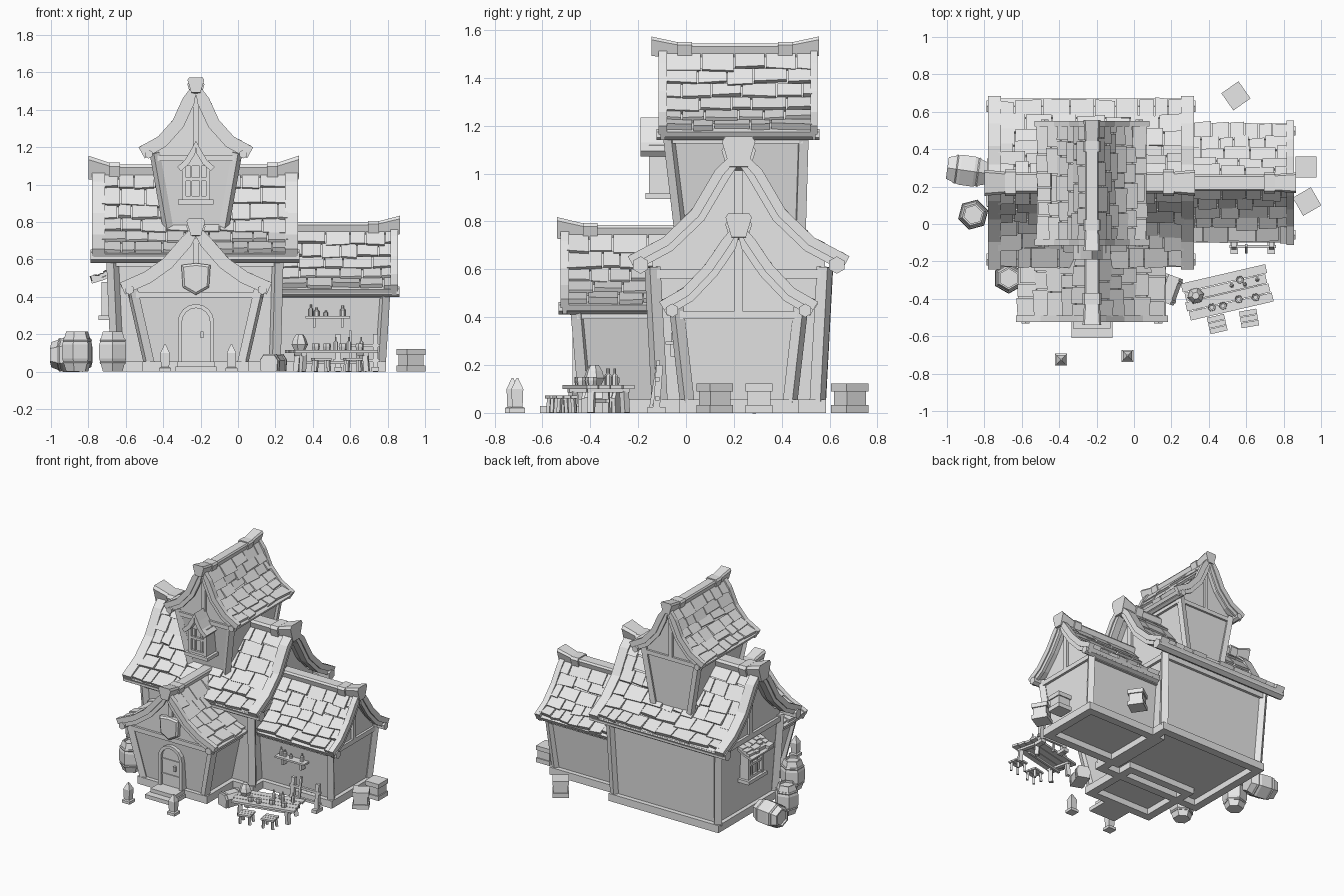
import bpy, bmesh, math, random
from mathutils import Vector, Matrix

random.seed(4)
cube = bpy.data.objects.get("Cube")
if cube:
    bpy.data.objects.remove(cube)

grey = bpy.data.materials.new("plain_grey")
grey.use_nodes = True
grey.diffuse_color = (0.8, 0.8, 0.8, 1)
grey.node_tree.nodes["Principled BSDF"].inputs["Base Color"].default_value = (0.8, 0.8, 0.8, 1)


# ---- helpers ----
def done(name, bm, M=None):
    if M:
        bm.transform(M)
    bmesh.ops.recalc_face_normals(bm, faces=bm.faces)
    me = bpy.data.meshes.new(name)
    bm.to_mesh(me)
    bm.free()
    me.materials.append(grey)
    bpy.context.collection.objects.link(bpy.data.objects.new(name, me))


def place(x, y, z=0, turn=0):
    return Matrix.Translation((x, y, z)) @ Matrix.Rotation(math.radians(turn), 4, 'Z')


def loft(bm, rings):
    vs = [[bm.verts.new(p) for p in r] for r in rings]
    n = len(vs[0])
    for a, b in zip(vs, vs[1:]):
        for i in range(n):
            j = (i + 1) % n
            bm.faces.new((a[i], a[j], b[j], b[i]))
    bm.faces.new(vs[0])
    bm.faces.new(vs[-1])


def rect(x0, x1, y0, y1, z):
    return [(x0, y0, z), (x1, y0, z), (x1, y1, z), (x0, y1, z)]


def box(bm, x0, x1, y0, y1, z0, z1):
    loft(bm, [rect(x0, x1, y0, y1, z) for z in (z0, z1)])


def beam(bm, p, q, w, n=4):
    p, q = Vector(p), Vector(q)
    rot = (q - p).to_track_quat('Z', 'Y')
    r = w / 2 / math.cos(math.pi / n)
    angles = [2 * math.pi * (i + 0.5) / n for i in range(n)]
    ring = [rot @ Vector((r * math.cos(a), r * math.sin(a), 0)) for a in angles]
    loft(bm, [[p + v for v in ring], [q + v for v in ring]])


def turned(bm, profile, n=6, x=0, y=0, z=0):
    loft(bm, [[(x + r * math.cos(i * 2 * math.pi / n), y + r * math.sin(i * 2 * math.pi / n), z + h)
               for i in range(n)] for r, h in profile])


def along(P, s):
    # point and outward normal at a distance down the roof slope
    for (v0, z0), (v1, z1) in zip(P, P[1:]):
        d = math.hypot(v1 - v0, z1 - z0)
        if s <= d or (v1, z1) == P[-1]:
            t = s / d
            return v0 + (v1 - v0) * t, z0 + (z1 - z0) * t, (z0 - z1) / d, (v1 - v0) / d
        s -= d


def height(P, v):
    for (v0, z0), (v1, z1) in zip(P, P[1:]):
        if v <= v1:
            return z0 + (z1 - z0) * (v - v0) / (v1 - v0)


def slab(bm, T, P, u0, u1, up, down, sides=(1, -1)):
    # curved board that follows the roof slope
    for sd in sides:
        rings = []
        for i, (v, z) in enumerate(P):
            a, b = P[max(i - 1, 0)], P[min(i + 1, len(P) - 1)]
            t = Vector((b[0] - a[0], b[1] - a[1])).normalized()
            nv, nz = (0, 1) if i == 0 else (-t.y, t.x)
            rings.append([T(u, sd * (v + nv * h), z + nz * h)
                          for u, h in ((u0, up), (u1, up), (u1, -down), (u0, -down))])
        loft(bm, rings)


def shingles(bm, T, P, u0, u1, rows, sides=(1, -1), width=0.11, start=0.035):
    total = sum(math.dist(a, b) for a, b in zip(P, P[1:])) - 0.02
    step = (total - start) / rows
    for sd in sides:
        for row in range(rows):
            u = u0
            while u < u1 - 0.01:
                e = min(u + width * random.uniform(0.65, 1.45), u1)
                if u1 - e < width * 0.4:
                    e = u1
                s0 = start + row * step
                s1 = s0 + step + random.uniform(-0.008, 0.018)
                h = random.uniform(0.018, 0.03)
                skew = random.uniform(-0.01, 0.01)

                def P3(uu, s, hh):
                    v, z, nv, nz = along(P, s)
                    return T(uu, sd * (v + nv * hh), z + nz * hh)
                a, b = u + 0.003, e - 0.003
                loft(bm, [[P3(a, s0, 0), P3(b, s0, 0), P3(b, s0, 0.012), P3(a, s0, 0.012)],
                          [P3(a, s1, 0), P3(b, s1 + skew, 0), P3(b, s1 + skew, h), P3(a, s1, h)]])
                u = e


def house(name, T, P, hb, ht, z0, zt, ub, ut, deck, barges, cap, w, rows, plinth, post, gables):
    # tapered walls with a gable that fills the roof
    bm = bmesh.new()
    loft(bm, [[T(us[i], sd * h, z) for i, sd in ((0, -1), (1, -1), (1, 1), (0, 1))]
              for us, h, z in ((ub, hb, z0), (ut, ht, zt))])
    half = [(v, z - 0.04) for v, z in P if v < ht] + [(ht, height(P, ht) - 0.04), (ht, zt)]
    outline = half + [(-v, z) for v, z in reversed(half) if v]
    loft(bm, [[T(u, v, z) for v, z in outline] for u in ut])
    done(name + "_walls", bm)
    # timber frame and hollow plinth
    bm = bmesh.new()
    for i in (0, 1):
        for sd in (-1, 1):
            beam(bm, T(ub[i], sd * hb, z0), T(ut[i], sd * ht, zt + 0.03), post)
    for i in gables:
        beam(bm, T(ut[i], -ht, zt), T(ut[i], ht, zt), post * 0.75)
        beam(bm, T(ut[i], 0, zt), T(ut[i], 0, P[0][1] - 0.05), post * 0.75)
    for sd in (-1, 1):
        beam(bm, T(ut[0], sd * ht, zt), T(ut[1], sd * ht, zt), post * 0.75)
    if plinth:
        a, b, h, t = ub[0] - 0.03, ub[1] + 0.03, hb + 0.035, 0.06
        for u0, u1, v0, v1 in ((a, b, -h, t - h), (a, b, h - t, h), (a, a + t, t - h, h - t), (b - t, b, t - h, h - t)):
            loft(bm, [[T(u0, v0, z), T(u1, v0, z), T(u1, v1, z), T(u0, v1, z)] for z in (0, 0.055)])
    done(name + "_timber", bm)
    # roof deck, shingles, gable boards and eave poles
    bm = bmesh.new()
    slab(bm, T, P, deck[0], deck[1], 0, 0.025)
    done(name + "_roof_deck", bm)
    bm = bmesh.new()
    shingles(bm, T, P, deck[0], deck[1], rows)
    done(name + "_shingles", bm)
    bm = bmesh.new()
    for a, b in barges:
        slab(bm, T, P, a, b, 0.028, 0.012)
        slab(bm, T, P, a + 0.008, b - 0.008, 0, 0.04)
    ends = [b[0] for b in barges] + [b[1] for b in barges] + list(deck)
    for sd in (-1, 1):
        v, z = P[-1]
        beam(bm, T(min(ends) - 0.008, sd * (v - 0.04), z - 0.012),
             T(max(ends) + 0.008, sd * (v - 0.04), z - 0.012), w * 0.9, 6)
    done(name + "_gable_boards", bm)
    # ridge cap that flares up at its free ends, with collars
    bm = bmesh.new()
    top = P[0][1]
    (c0, c1), lift = cap, w * 0.57

    def ring(u, k, dz):
        pts = ((-0.8, 0.5), (0.8, 0.5), (1, 0.2), (0.55, -1.3), (-0.55, -1.3), (-1, 0.2))
        return [T(u, a * w * k, top + dz + b * w * k) for a, b in pts]
    free0, free1 = len(barges) == 2 or barges[0][0] < deck[0], len(barges) == 2 or barges[0][1] > deck[1]
    loft(bm, [ring(c0, 1 if free0 else 0.8, lift if free0 else 0), ring(c0 + 0.14, 0.8, 0),
              ring(c1 - 0.14, 0.8, 0), ring(c1, 1 if free1 else 0.8, lift if free1 else 0)])
    for free, u in ((free0, c0 + 0.11), (free1, c1 - 0.17)):
        if free:
            loft(bm, [ring(u, 1.02, 0.003), ring(u + 0.06, 1.02, 0.003)])
    done(name + "_ridge_cap", bm)


def along_x(u, v, z):
    return Vector((u, 0.22 + v, z))


def along_y(u, v, z):
    return Vector((-0.225 + v, u, z))


# ---- the four building volumes ----
house("main_house", along_x, [(0, 1.08), (0.075, 1.0), (0.175, 0.83), (0.3, 0.71), (0.45, 0.63)],
      0.33, 0.36, 0.045, 0.58, (-0.645, 0.195), (-0.67, 0.21), (-0.73, 0.27),
      [(-0.78, -0.71), (0.25, 0.32)], (-0.8, 0.325), 0.07, 6, True, 0.05, (0, 1))
house("side_wing", along_x, [(0, 0.775), (0.045, 0.71), (0.12, 0.6), (0.215, 0.5), (0.318, 0.44)],
      0.215, 0.26, 0.045, 0.41, (0.15, 0.76), (0.15, 0.785), (0.22, 0.83),
      [(0.815, 0.855)], (0.2, 0.865), 0.055, 5, True, 0.045, (1,))
house("entrance_wing", along_y, [(0, 0.765), (0.055, 0.7), (0.155, 0.585), (0.26, 0.51), (0.395, 0.45)],
      0.25, 0.34, 0.045, 0.41, (-0.42, 0), (-0.455, 0), (-0.5, 0),
      [(-0.525, -0.49)], (-0.54, 0.05), 0.05, 5, True, 0.045, (0,))
house("tower", along_y, [(0, 1.525), (0.045, 1.45), (0.1, 1.33), (0.185, 1.235), (0.293, 1.175)],
      0.13, 0.22, 0.66, 1.14, (-0.01, 0.475), (-0.07, 0.49), (-0.09, 0.53),
      [(-0.115, -0.08), (0.52, 0.55)], (-0.145, 0.555), 0.045, 6, False, 0.04, (0, 1))


# ---- arched door, steps and shield ----
def arch(r, spring, y):
    pts = [(r, 0.05)] + [(r * math.cos(a * math.pi / 8), spring + r * math.sin(a * math.pi / 8))
                         for a in range(9)] + [(-r, 0.05)]
    return [Vector((-0.225 + x, y, z)) for x, z in pts]


bm = bmesh.new()
loft(bm, [arch(0.08, 0.265, y) for y in (-0.455, -0.4)])
for z in (0.13, 0.24):
    box(bm, -0.3, -0.15, -0.462, -0.45, z, z + 0.012)
box(bm, -0.2, -0.185, -0.475, -0.45, 0.18, 0.215)
done("door", bm)
bm = bmesh.new()
loft(bm, list(zip(arch(0.075, 0.265, -0.475), arch(0.097, 0.265, -0.475),
                  arch(0.097, 0.265, -0.41), arch(0.075, 0.265, -0.41))))
done("door_frame", bm)
bm = bmesh.new()
box(bm, -0.325, -0.125, -0.56, -0.42, 0, 0.055)
box(bm, -0.335, -0.115, -0.61, -0.42, 0, 0.028)
done("door_steps", bm)
bm = bmesh.new()
crest = [(-0.078, 0.57), (0, 0.58), (0.078, 0.57), (0.07, 0.45), (0, 0.41), (-0.07, 0.45)]
loft(bm, [[(-0.225 + x * k, y, 0.5 + (z - 0.5) * k) for x, z in crest]
          for y, k in ((-0.46, 1), (-0.485, 1), (-0.495, 0.85))])
done("shield", bm)


# ---- windows: x is width, y points out of the wall towards -y ----
def window(name, hw, z0, z1, M):
    bm = bmesh.new()
    box(bm, -hw + 0.01, hw - 0.01, -0.035, 0.1, z0, z1)
    for x in (-hw, hw - 0.022):
        box(bm, x, x + 0.022, -0.055, 0.08, z0, z1)
    for x in (-hw / 3, hw / 3):
        box(bm, x - 0.005, x + 0.005, -0.045, 0, z0, z1)
    for z in (z0, (z0 + z1) / 2, z1 - 0.02):
        box(bm, -hw, hw, -0.05, 0, z, z + 0.018)
    box(bm, -hw - 0.02, hw + 0.02, -0.07, 0.08, z0 - 0.025, z0)
    done(name, bm, M)


window("tower_window", 0.075, 0.92, 1.12, place(-0.225, -0.1))
bm = bmesh.new()
slab(bm, along_y, [(0, 1.235), (0.03, 1.18), (0.06, 1.13), (0.1, 1.095)], -0.19, -0.05, 0, 0.03)
loft(bm, [[along_y(u, v, z) for v, z in ((-0.06, 1.1), (0.06, 1.1), (0, 1.21))] for u in (-0.15, -0.05)])
done("tower_window_roof", bm)
window("left_window", 0.09, 0.3, 0.48, place(-0.675, 0.22, 0, -90))


def off_left_wall(u, v, z):
    return Vector((-0.66 - v, 0.22 + u, z))


bm = bmesh.new()
lean = [(0, 0.54), (0.06, 0.505), (0.125, 0.485)]
slab(bm, off_left_wall, lean, -0.13, 0.13, 0, 0.015, (1,))
shingles(bm, off_left_wall, lean, -0.13, 0.13, 3, (1,), 0.055, 0)
done("left_window_roof", bm)


# ---- barrels, crates and bollards ----
def barrel(name, M):
    bm = bmesh.new()
    turned(bm, [(0.06, 0), (0.083, 0.07), (0.083, 0.145), (0.06, 0.215), (0.05, 0.215), (0.05, 0.2)])
    for r, z in ((0.077, 0.04), (0.077, 0.16)):
        turned(bm, [(r, z), (r + 0.004, z + 0.008), (r, z + 0.016)])
    done(name, bm, M)


barrel("barrel_left", place(-0.86, 0.05, 0, 15))
barrel("barrel_front", place(-0.67, -0.29, 0, 30))
barrel("barrel_lying", place(-0.785, 0.27, 0.09, -8) @ Matrix.Rotation(math.radians(-90), 4, 'Y')
       @ Matrix.Diagonal((1.12, 1.12, 1, 1)))

for i, (x, y, a) in enumerate(((0.545, 0.685, 35), (0.92, 0.305, 0), (0.925, 0.12, 30))):
    bm = bmesh.new()
    box(bm, -0.048, 0.048, -0.048, 0.048, 0, 0.115)
    for z in (0, 0.09):
        box(bm, -0.056, 0.056, -0.056, 0.056, z, z + 0.032)
    done("crate_%d" % (i + 1), bm, place(x, y, 0, a))

for i, (x, y) in enumerate(((-0.39, -0.725), (-0.035, -0.705))):
    bm = bmesh.new()
    loft(bm, [rect(-r, r, -r, r, z) for r, z in
              ((0.032, 0), (0.032, 0.02), (0.022, 0.025), (0.025, 0.1), (0.004, 0.145))])
    done("bollard_%d" % (i + 1), bm, place(x, y))

# ---- chest ----
bm = bmesh.new()
lid = [(-0.045, 0), (0.045, 0), (0.05, 0.06), (0.03, 0.09), (-0.03, 0.09), (-0.05, 0.06)]
loft(bm, [[(x, y, z) for x, z in lid] for y in (-0.075, 0.075)])
for y in (-0.06, 0.045):
    loft(bm, [[(x * 1.1, yy, z * 1.06) for x, z in lid] for yy in (y, y + 0.015)])
done("chest", bm, place(0.19, -0.35, 0, -20))

# ---- table, stools and tableware ----
spot = place(0.5, -0.365, 0, 13)
bm = bmesh.new()
for i, y in enumerate((-0.105, -0.053, -0.001, 0.051)):
    box(bm, -0.225 - 0.008 * (i % 2), 0.23 - 0.006 * (i % 3), y + 0.002, y + 0.05, 0.1, 0.116)
for x in (-0.17, 0.17):
    box(bm, x - 0.015, x + 0.015, -0.09, 0.09, 0.085, 0.1)
    for y in (-0.07, 0.07):
        beam(bm, (x * 1.04, y * 1.05, 0), (x, y, 0.09), 0.028)
beam(bm, (-0.17, 0, 0.05), (0.17, 0, 0.05), 0.016)
done("table", bm, spot)
bm = bmesh.new()
for x, y in ((-0.1, -0.06), (-0.04, -0.065), (0.05, -0.05), (0.14, -0.06), (0.08, 0.05)):
    turned(bm, [(0.018, 0), (0.022, 0.02), (0.02, 0.035), (0.012, 0.03)], 6, x, y, 0.115)
for x, y in ((0.03, 0.03), (0.1, 0.02), (0.17, 0.03)):
    turned(bm, [(0.013, 0), (0.013, 0.04), (0.005, 0.05), (0.005, 0.07)], 6, x, y, 0.115)
turned(bm, [(0.03, 0), (0.045, 0.03), (0.035, 0.06), (0.02, 0.085)], 6, -0.17, 0.02, 0.115)
done("tableware", bm, spot)
for i, (x, y, a) in enumerate(((0.445, -0.535, 13), (0.615, -0.505, 10))):
    bm = bmesh.new()
    for k in (-0.045, -0.014, 0.017):
        box(bm, -0.047, 0.047, k, k + 0.028, 0.06, 0.073)
    for sx in (-1, 1):
        for sy in (-1, 1):
            beam(bm, (sx * 0.036, sy * 0.032, 0), (sx * 0.032, sy * 0.028, 0.062), 0.016)
    done("stool_%d" % (i + 1), bm, place(x, y, 0, a))

# ---- rack and wall shelf ----
bm = bmesh.new()
for x in (0.535, 0.735):
    beam(bm, (x, -0.125, 0), (x, -0.11, 0.2), 0.028)
    box(bm, x - 0.02, x + 0.02, -0.16, -0.085, 0, 0.025)
for z in (0.06, 0.14):
    beam(bm, (0.51, -0.12, z), (0.76, -0.12, z), 0.018)
beam(bm, (0.6, -0.15, 0), (0.6, -0.115, 0.22), 0.014)
done("tool_rack", bm)
bm = bmesh.new()
box(bm, 0.36, 0.6, -0.085, 0, 0.285, 0.298)
for x in (0.4, 0.55):
    box(bm, x, x + 0.015, -0.065, 0, 0.235, 0.285)
for x, r, h in ((0.39, 0.012, 0.06), (0.42, 0.015, 0.045), (0.47, 0.012, 0.03), (0.56, 0.014, 0.055)):
    turned(bm, [(r, 0), (r, h * 0.6), (r * 0.4, h * 0.75), (r * 0.4, h)], 6, x, -0.05, 0.298)
done("wall_shelf", bm)
